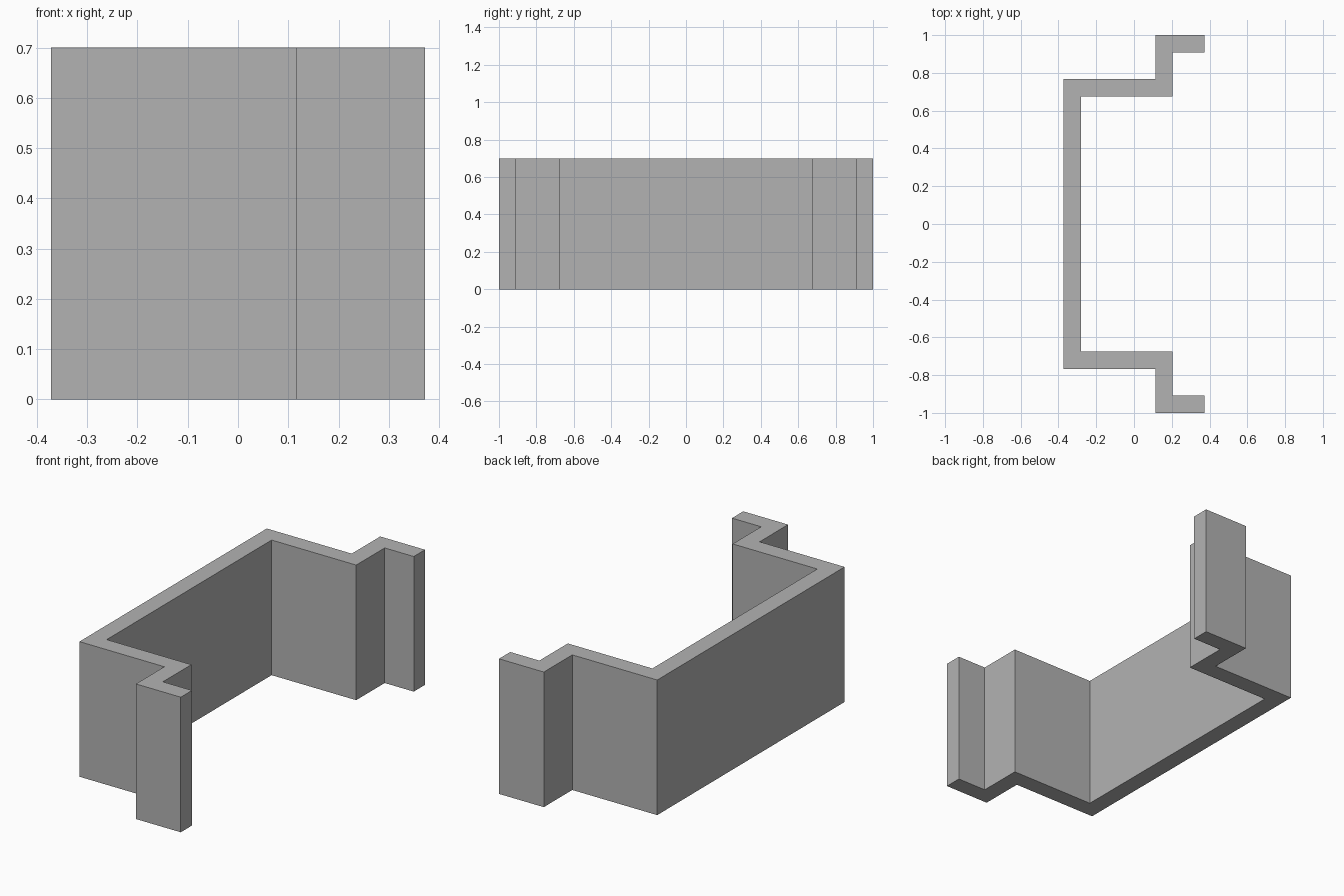
import bpy
import bmesh

cube = bpy.data.objects.get("Cube")
if cube:
    bpy.data.objects.remove(cube, do_unlink=True)

HEIGHT = 0.7

# Plain grey material
grey = bpy.data.materials.new("plain_grey")
grey.use_nodes = True
colour = (0.45, 0.45, 0.45, 1)
grey.diffuse_color = colour
grey.node_tree.nodes["Principled BSDF"].inputs["Base Color"].default_value = colour

# Half of the channel section: outer side, flange, then back along the inner side
half = [(-0.372, 0.767), (0.115, 0.767), (0.115, 1), (0.372, 1),
        (0.372, 0.908), (0.205, 0.908), (0.205, 0.675), (-0.28, 0.675)]
outline = half + [(x, -y) for x, y in reversed(half)]

# Extrude the mirrored section upwards
bm = bmesh.new()
base = bm.faces.new([bm.verts.new((x, y, 0)) for x, y in outline])
extruded = bmesh.ops.extrude_face_region(bm, geom=[base], use_keep_orig=True)
top = [v for v in extruded["geom"] if isinstance(v, bmesh.types.BMVert)]
bmesh.ops.translate(bm, verts=top, vec=(0, 0, HEIGHT))
bmesh.ops.recalc_face_normals(bm, faces=bm.faces)

mesh = bpy.data.meshes.new("flanged_channel")
bm.to_mesh(mesh)
bm.free()
mesh.materials.append(grey)
channel = bpy.data.objects.new("flanged_channel", mesh)
bpy.context.collection.objects.link(channel)
